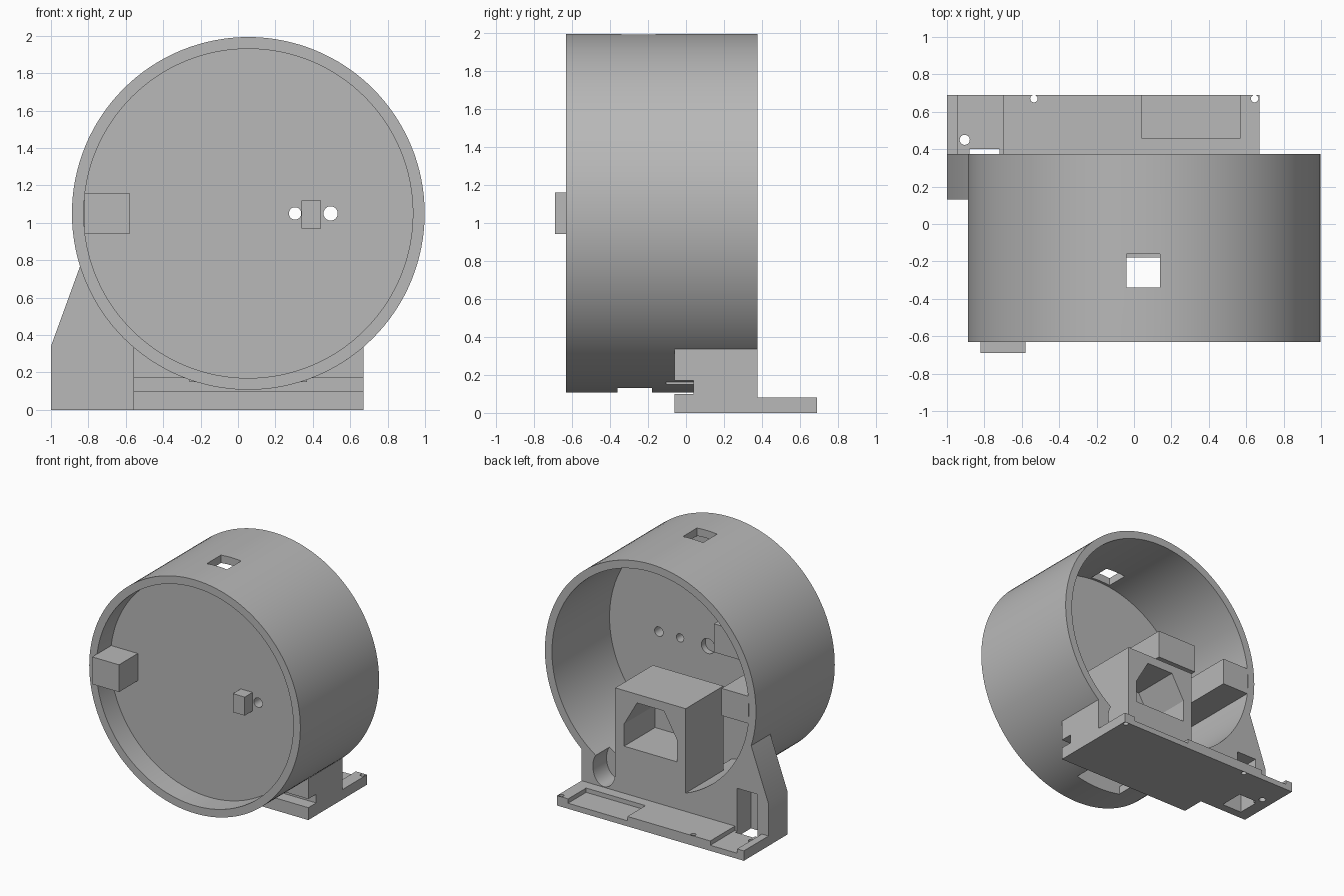
import bpy, bmesh, math
from mathutils import Matrix, Vector

old = bpy.data.objects.get("Cube")
if old:
    bpy.data.objects.remove(old, do_unlink=True)

grey = bpy.data.materials.new("light grey plastic")
grey.use_nodes = True
colour = (0.48, 0.48, 0.48, 1)
grey.diffuse_color = colour
grey.node_tree.nodes["Principled BSDF"].inputs["Base Color"].default_value = colour

CX, CZ = 0.055, 1.05          # drum axis
FRONT, BACK = -0.63, 0.375    # drum ends
WEB_F, WEB_B = -0.45, -0.36   # dividing wall faces
INNER = 0.88


def finish(name, bm):
    bmesh.ops.recalc_face_normals(bm, faces=bm.faces)
    mesh = bpy.data.meshes.new(name)
    bm.to_mesh(mesh)
    bm.free()
    ob = bpy.data.objects.new(name, mesh)
    mesh.materials.append(grey)
    bpy.context.collection.objects.link(ob)
    return ob


def box(name, x, y, z):
    bm = bmesh.new()
    size = Vector((x[1] - x[0], y[1] - y[0], z[1] - z[0]))
    mid = Vector((sum(x) / 2, sum(y) / 2, sum(z) / 2))
    bmesh.ops.create_cube(bm, size=1, matrix=Matrix.Translation(mid) @ Matrix.Diagonal(size).to_4x4())
    return finish(name, bm)


def rod_y(name, x, z, r, y, segments=32, tall=1):
    """Cylinder along y, optionally stretched in z."""
    bm = bmesh.new()
    m = (Matrix.Translation((x, sum(y) / 2, z)) @ Matrix.Diagonal((1, 1, tall, 1))
         @ Matrix.Rotation(math.pi / 2, 4, 'X'))
    bmesh.ops.create_cone(bm, cap_ends=True, segments=segments, radius1=r, radius2=r,
                          depth=y[1] - y[0], matrix=m)
    return finish(name, bm)


def rod_z(name, x, y, r, z):
    bm = bmesh.new()
    bmesh.ops.create_cone(bm, cap_ends=True, segments=24, radius1=r, radius2=r,
                          depth=z[1] - z[0], matrix=Matrix.Translation((x, y, sum(z) / 2)))
    return finish(name, bm)


def prism(name, points, y):
    """Extrude an x-z outline along y."""
    bm = bmesh.new()
    face = bm.faces.new([bm.verts.new((px, y[0], pz)) for px, pz in points])
    new = bmesh.ops.extrude_face_region(bm, geom=[face], use_keep_orig=True)["geom"]
    verts = [v for v in new if isinstance(v, bmesh.types.BMVert)]
    bmesh.ops.translate(bm, verts=verts, vec=(0, y[1] - y[0], 0))
    return finish(name, bm)


def cut(ob, *cutters):
    for c in cutters:
        c.hide_render = True
        mod = ob.modifiers.new("cut", 'BOOLEAN')
        mod.operation, mod.solver, mod.object = 'DIFFERENCE', 'EXACT', c
        bpy.context.view_layer.objects.active = ob
        bpy.ops.object.modifier_apply(modifier=mod.name)
        bpy.data.objects.remove(c, do_unlink=True)


def smooth(ob):
    bpy.ops.object.select_all(action='DESELECT')
    ob.select_set(True)
    bpy.context.view_layer.objects.active = ob
    bpy.ops.object.shade_smooth_by_angle(angle=math.radians(30))


# Drum: tube with a dividing wall, top window, bottom opening and wall holes
drum = rod_y("drum", CX, CZ, 0.943, (FRONT, BACK), 128)
cut(drum,
    rod_y("front_recess", CX, CZ, INNER, (FRONT - 0.1, WEB_F), 128),
    rod_y("back_recess", CX, CZ, INNER, (WEB_B, BACK + 0.1), 128),
    box("top_window", (-0.04, 0.14), (-0.34, -0.16), (1.7, 2.1)),
    box("bottom_opening", (CX - 0.21, CX + 0.21), (WEB_B, -0.18), (0, 0.4)),
    rod_y("small_hole", 0.305, CZ, 0.033, (-0.6, -0.2)),
    rod_y("large_hole", 0.495, CZ, 0.038, (-0.6, -0.2)),
    rod_y("shaft_socket", CX, CZ, 0.06, (-0.41, -0.2)))

# Long square bar through the drum, front peg and inner bracket
box("side_bar", (-0.82, -0.58), (-0.69, BACK), (0.94, 1.16))
box("front_peg", (0.34, 0.445), (-0.55, WEB_F), (0.97, 1.12))
box("inner_bracket", (-0.61, -0.25), (WEB_B, 0), (1.22, 1.45))

# Power inlet housing with a six-sided opening
inlet = box("inlet_housing", (CX - 0.315, CX + 0.315), (-0.105, BACK), (0.15, 0.91))
outline = [(-0.235, 0.46), (0.235, 0.46), (0.235, 0.64), (0.12, 0.84), (-0.12, 0.84), (-0.235, 0.64)]
cut(inlet, prism("inlet_opening", [(CX + px, pz) for px, pz in outline], (-0.02, BACK + 0.1)))

# Base under the drum, hollowed to follow it, with a cross slot and cable hole
base = box("base_block", (-0.56, 0.67), (-0.06, BACK), (0, 0.335))
cut(base,
    rod_y("drum_clearance", CX, CZ, 0.91, (-0.3, 0.6), 128),
    box("cross_slot", (-0.7, 0.8), (-0.1, 0.04), (0.1, 0.17)))
for part in (base, drum):
    cut(part, rod_y("cable_hole", 0.47, 0.225, 0.1, (0.2, 0.5), tall=1.4))

# Sloping side support with a cavity
support = prism("side_support", [(-1, 0), (-0.56, 0), (-0.56, 0.6), (-0.84, 0.78), (-1, 0.34)], (0.13, BACK))
cut(support,
    rod_y("support_clearance", CX, CZ, 0.91, (-0.3, 0.6), 128),
    box("support_cavity", (-0.9, -0.72), (0.2, 0.5), (-0.1, 0.39)))

# Rear foot plate with two shallow pockets, screw holes and a cable slot
foot = box("foot_plate", (-1, 0.67), (BACK, 0.69), (0, 0.08))
cut(foot,
    box("wide_pocket", (0.04, 0.57), (0.46, 0.8), (0.045, 0.2)),
    box("narrow_pocket", (-0.94, -0.7), (0.3, 0.8), (0.045, 0.2)),
    box("cable_slot", (-0.88, -0.72), (0.3, 0.4), (-0.1, 0.2)))
for hx, hy, hr in ((-0.905, 0.45, 0.027), (-0.535, 0.67, 0.02), (0.645, 0.67, 0.02)):
    cut(foot, rod_z("screw_hole", hx, hy, hr, (-0.1, 0.2)))

for part in (drum, base, support, foot):
    smooth(part)
